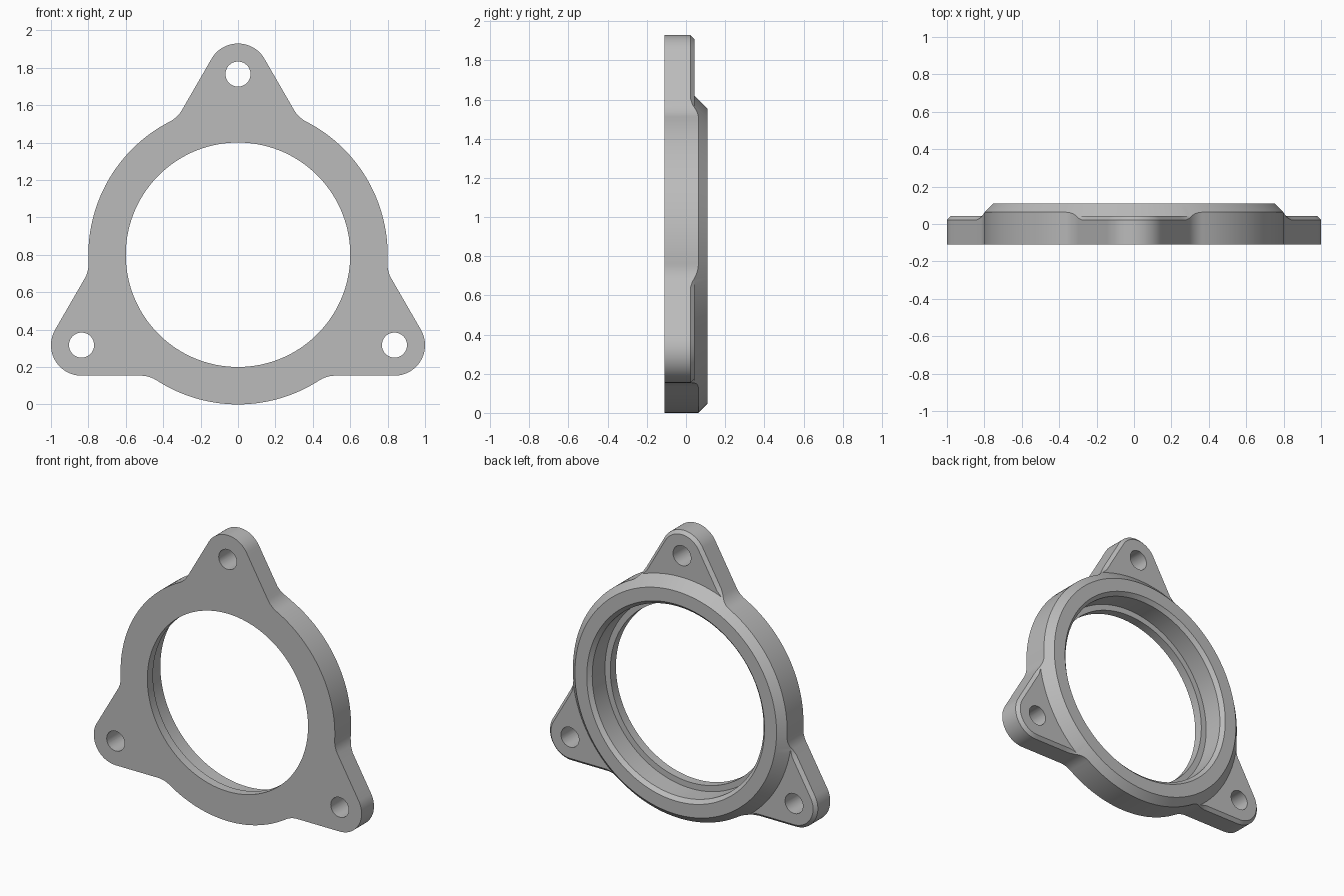
import bpy, bmesh
from math import radians, sqrt, atan2, cos, sin, pi
from mathutils import Vector, Matrix

cube = bpy.data.objects.get("Cube")
if cube:
    bpy.data.objects.remove(cube)

# Main dimensions
RING, CENTRE_Z = 0.8, 0.8
HALF = 0.11                                 # half thickness
LUG_DIST, LUG_R, HOLE_R = 0.966, 0.1635, 0.067
FILLET = 0.16
LUG_TOP, CHAMFER = 0.043, 0.021
RIM = 0.753                                 # flat back rim, 45 degree cone outside it
CONE_FOOT = RIM + HALF - LUG_TOP            # where the cone meets the lugs
BORE = [(0.664, HALF), (0.64, 0.086), (0.64, -0.05), (0.6, -0.05), (0.6, -HALF)]


def unit(a):
    return Vector((cos(a), sin(a)))


def arc(centre, radius, a0, a1, n):
    """Points with their outward normals; a negative radius makes a hollow arc."""
    angles = [a0 + (a1 - a0) * i / n for i in range(n + 1)]
    return [(centre + radius * unit(a), unit(a)) for a in angles]


def outline():
    """Closed outline of the flange: three rounded lugs blended into a ring."""
    side = radians(60)
    line_dist = LUG_DIST * cos(side) + LUG_R
    along = sqrt((RING + FILLET) ** 2 - (line_dist + FILLET) ** 2)
    blend = unit(side) * (line_dist + FILLET) + unit(side - pi / 2) * along
    blend_angle = atan2(blend.y, blend.x)
    tip = arc(Vector((LUG_DIST, 0)), LUG_R, 0, side, 12)
    fillet = arc(blend, -FILLET, side, blend_angle, 8)
    start, end = tip[-1][0], fillet[0][0]
    straight = [(start.lerp(end, i / 8), unit(side)) for i in range(1, 8)]
    ring = arc(Vector((0, 0)), RING, blend_angle, side, 14)
    half = tip + straight + fillet + ring[1:]
    flip = Vector((1, -1))
    third = [(p * flip, n * flip) for p, n in reversed(half[1:])] + half[:-1]
    points = []
    for k in range(3):
        turn = Matrix.Rotation(radians(90 + 120 * k), 2)
        points += [(turn @ p, turn @ n) for p, n in third]
    return points


def section(p, n):
    """Cross-section loop through one outline point, front to back to bore."""
    d, r = p.normalized(), p.length
    inset = p - n * CHAMFER
    edge_h = max(LUG_TOP - CHAMFER, RIM + HALF - r)
    foot = (d * min(CONE_FOOT, r), max(LUG_TOP, RIM + HALF - r))
    if inset.length > CONE_FOOT:
        shoulder = (inset, LUG_TOP)
    else:
        shoulder = foot
    loop = [(p, -HALF), (p, edge_h), shoulder, foot, (d * RIM, HALF)]
    loop += [(d * radius, y) for radius, y in BORE]
    return [Vector((q.x, y, q.y + CENTRE_Z)) for q, y in loop]


# Flange body
bm = bmesh.new()
loops = [[bm.verts.new(v) for v in section(p, n)] for p, n in outline()]
for i, b in enumerate(loops):
    a = loops[i - 1]
    for j in range(len(a)):
        bm.faces.new((a[j - 1], a[j], b[j], b[j - 1]))
bmesh.ops.remove_doubles(bm, verts=bm.verts, dist=1e-5)
bmesh.ops.recalc_face_normals(bm, faces=bm.faces)
mesh = bpy.data.meshes.new("flange")
bm.to_mesh(mesh)
bm.free()
flange = bpy.data.objects.new("flange", mesh)
bpy.context.collection.objects.link(flange)

metal = bpy.data.materials.new("grey metal")
metal.use_nodes = True
grey = (0.5, 0.5, 0.5, 1)
metal.diffuse_color = grey
metal.node_tree.nodes["Principled BSDF"].inputs["Base Color"].default_value = grey
mesh.materials.append(metal)

# Bolt holes through the lugs
bm = bmesh.new()
for k in range(3):
    p = unit(radians(90 + 120 * k)) * LUG_DIST
    place = Matrix.Translation((p.x, 0, p.y + CENTRE_Z)) @ Matrix.Rotation(pi / 2, 4, 'X')
    bmesh.ops.create_cone(bm, cap_ends=True, segments=48, radius1=HOLE_R,
                          radius2=HOLE_R, depth=0.5, matrix=place)
cut_mesh = bpy.data.meshes.new("bolt_hole_cutter")
bm.to_mesh(cut_mesh)
bm.free()
cutter = bpy.data.objects.new("bolt_hole_cutter", cut_mesh)
bpy.context.collection.objects.link(cutter)
cutter.hide_render = True

cut = flange.modifiers.new("bolt_holes", 'BOOLEAN')
cut.operation = 'DIFFERENCE'
cut.solver = 'EXACT'
cut.object = cutter
bpy.ops.object.select_all(action='DESELECT')
flange.select_set(True)
bpy.context.view_layer.objects.active = flange
bpy.ops.object.modifier_apply(modifier=cut.name)
bpy.data.objects.remove(cutter)
bpy.ops.object.shade_smooth_by_angle(angle=radians(30))
